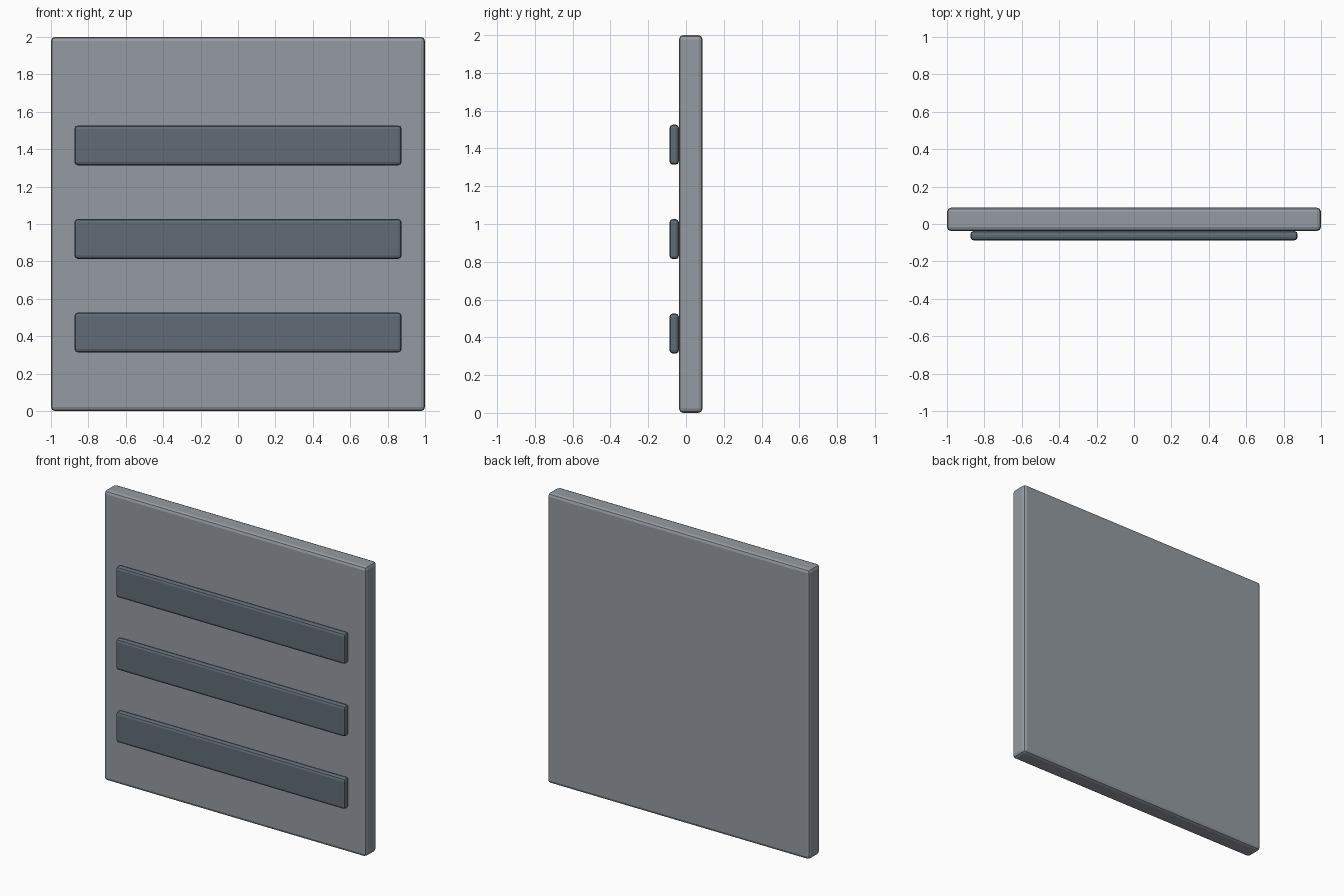
import bpy

if "Cube" in bpy.data.objects:
    bpy.data.objects.remove(bpy.data.objects["Cube"])


def material(name, color):
    mat = bpy.data.materials.new(name)
    mat.diffuse_color = (*color, 1)
    mat.use_nodes = True
    mat.node_tree.nodes["Principled BSDF"].inputs["Base Color"].default_value = mat.diffuse_color
    return mat


def rounded_box(name, size, center, radius, mat):
    bpy.ops.mesh.primitive_cube_add(size=1, location=center)
    ob = bpy.context.object
    ob.name = name
    ob.scale = size
    bpy.ops.object.transform_apply(location=False, rotation=False, scale=True)
    bevel = ob.modifiers.new("Bevel", 'BEVEL')
    bevel.width = radius
    bevel.segments = 2
    ob.data.materials.append(mat)
    return ob


panel_grey = material("panel_grey", (0.30, 0.33, 0.36))
slat_grey = material("slat_grey", (0.12, 0.15, 0.18))

# Main upright panel
rounded_box("panel", (2.0, 0.125, 2.0), (0, 0.025, 1.0), 0.022, panel_grey)

# Three raised horizontal slats on the front
for i in range(3):
    rounded_box(f"slat_{i + 1}", (1.75, 0.05, 0.2125),
                (0, -0.0625, 0.42 + 0.5 * i), 0.018, slat_grey)
